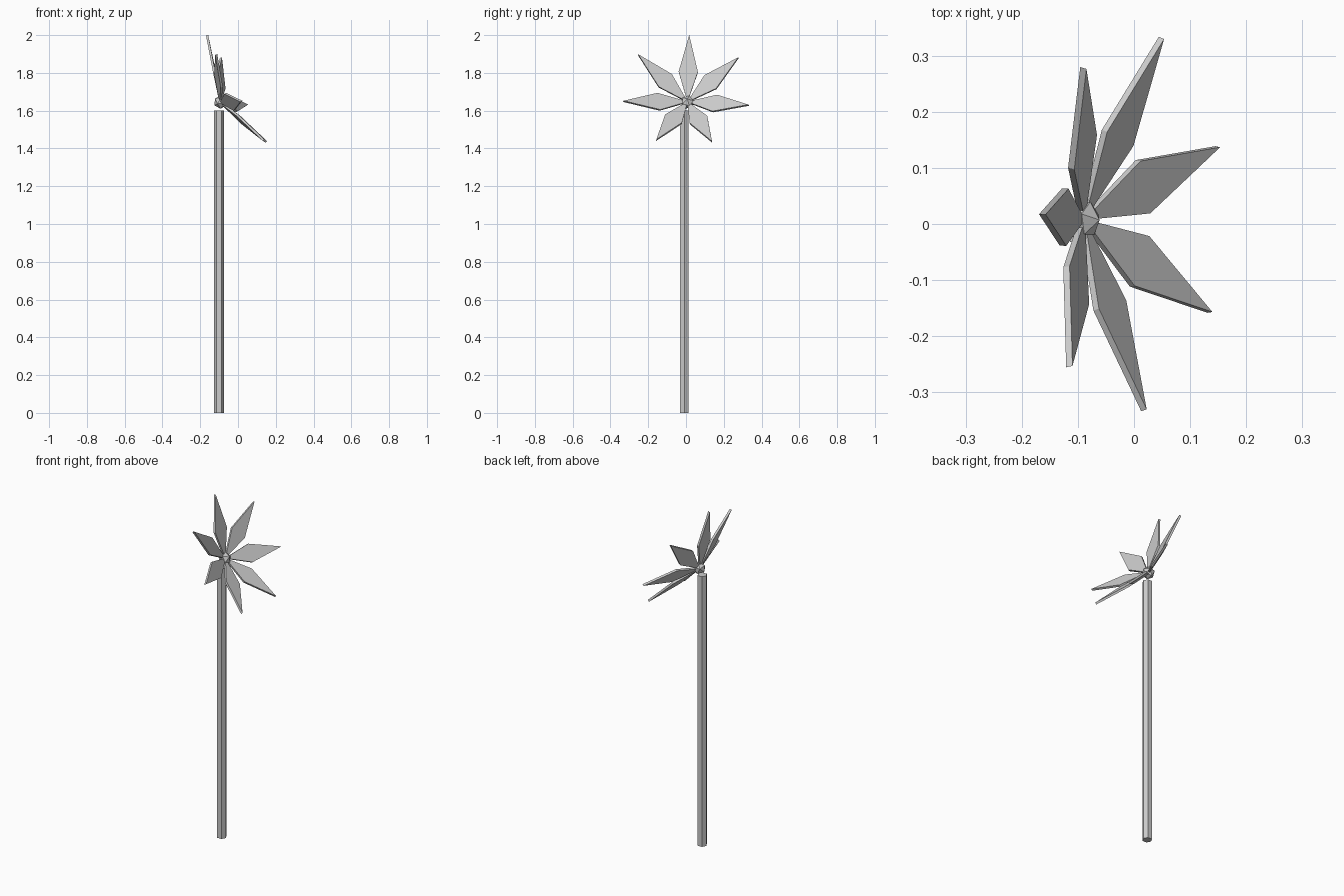
import bpy, bmesh, math
from mathutils import Vector, Matrix

if "Cube" in bpy.data.objects:
    bpy.data.objects.remove(bpy.data.objects["Cube"])

HUB = Vector((-0.093, 0.008, 1.645))
# flower disc: centre of the petal tips and its two in-plane radius vectors
TIP_CENTRE = Vector((-0.0025, 0.003, 1.705))
UP = Vector((-0.161, 0.0143, 0.295))
SIDE = Vector((0.016, 0.3407, -0.0105))
AXIS = SIDE.cross(UP).normalized()


def finish(name, bm):
    bmesh.ops.recalc_face_normals(bm, faces=bm.faces)
    mesh = bpy.data.meshes.new(name)
    bm.to_mesh(mesh)
    bm.free()
    obj = bpy.data.objects.new(name, mesh)
    bpy.context.collection.objects.link(obj)
    return obj


# hexagonal stem, corners along x
bpy.ops.mesh.primitive_cylinder_add(vertices=6, radius=0.027, depth=1.6,
                                    location=(-0.10, -0.009, 0.8),
                                    rotation=(0, 0, math.pi / 2))
bpy.context.object.name = "stem"

# faceted flower centre, turned to face along the flower axis
bpy.ops.mesh.primitive_ico_sphere_add(subdivisions=1, radius=0.036, location=HUB)
hub = bpy.context.object
hub.name = "flower_centre"
hub.rotation_euler = AXIS.to_track_quat('Z', 'Y').to_euler()


# kite-shaped slab petal running from the centre to its tip
def petal(index, count=7, half_width=0.051, thickness=0.012):
    a = index * math.tau / count
    reach = TIP_CENTRE + UP * math.cos(a) + SIDE * math.sin(a) - HUB
    length = reach.length
    along = reach.normalized()
    across = AXIS.cross(along).normalized()
    normal = along.cross(across)
    kite = [(0, 0), (0.45 * length, half_width), (length, 0), (0.45 * length, -half_width)]
    bm = bmesh.new()
    low = [bm.verts.new(HUB + along * u + across * v - normal * thickness / 2) for u, v in kite]
    face = bm.faces.new(low)
    top = bmesh.ops.extrude_face_region(bm, geom=[face])["geom"]
    bmesh.ops.translate(bm, vec=normal * thickness,
                        verts=[g for g in top if isinstance(g, bmesh.types.BMVert)])
    finish(f"petal_{index + 1}", bm)


for i in range(7):
    petal(i)
